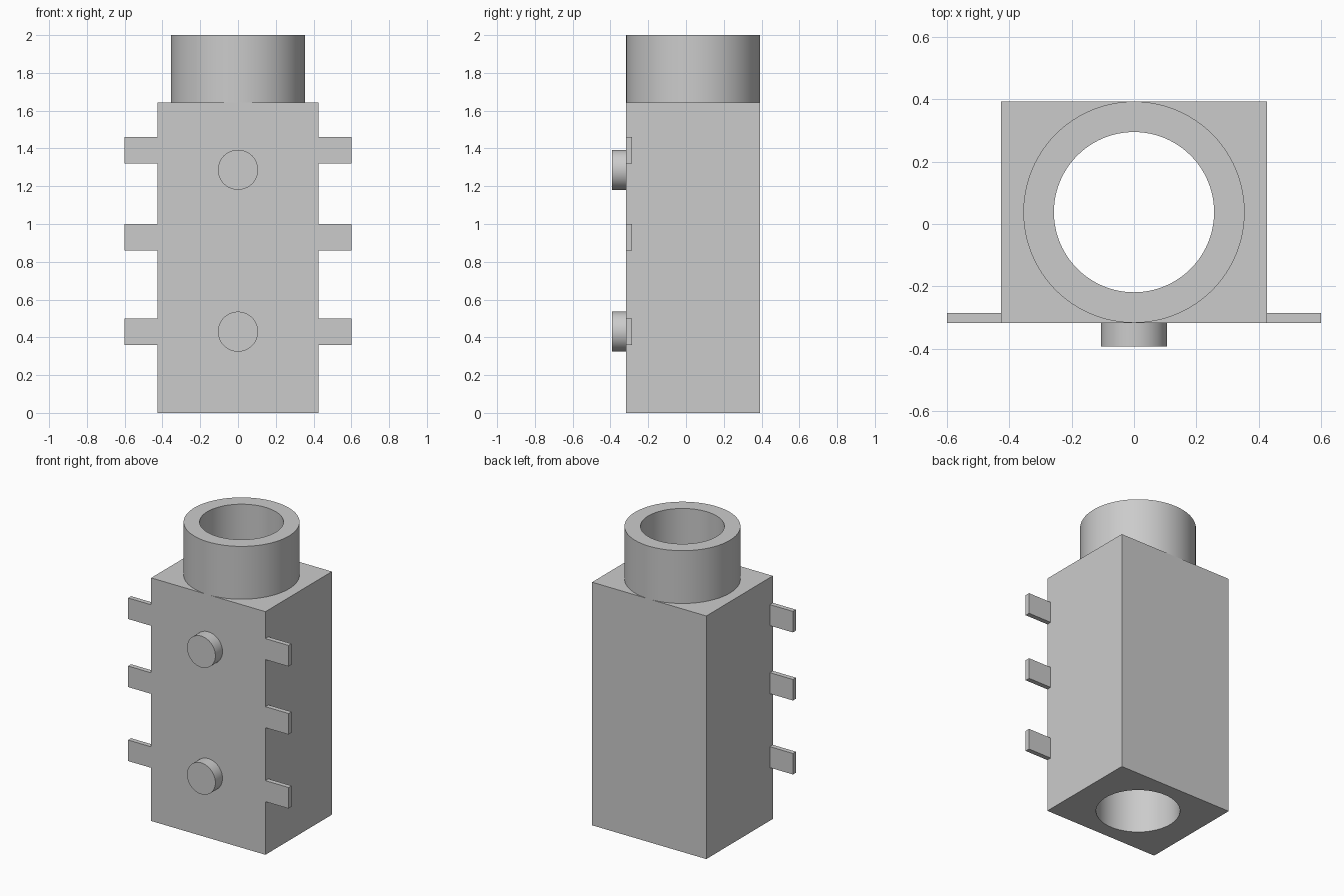
import bpy
import math

cube = bpy.data.objects.get("Cube")
if cube:
    bpy.data.objects.remove(cube, do_unlink=True)

# Single plain grey material
GREY = (0.6, 0.6, 0.6, 1.0)
grey = bpy.data.materials.new("plain_grey")
grey.use_nodes = True
grey.diffuse_color = GREY
grey.node_tree.nodes["Principled BSDF"].inputs["Base Color"].default_value = GREY

# Main dimensions
HALF_WIDTH = 0.427
FRONT, BACK = -0.317, 0.393
BORE_Y = (FRONT + BACK) / 2
BODY_TOP, TOP = 1.643, 2.0
COLLAR_RADIUS, BORE_RADIUS = 0.355, 0.257


def box(name, x, y, z):
    """Box spanning the given (low, high) ranges."""
    spans = (x, y, z)
    bpy.ops.mesh.primitive_cube_add(size=1, location=[sum(s) / 2 for s in spans])
    obj = bpy.context.object
    obj.name = name
    obj.scale = [s[1] - s[0] for s in spans]
    bpy.ops.object.transform_apply(location=False, rotation=False, scale=True)
    obj.data.materials.append(grey)
    return obj


def cylinder(name, radius, depth, location, tilt=0.0):
    bpy.ops.mesh.primitive_cylinder_add(
        vertices=96, radius=radius, depth=depth,
        location=location, rotation=(tilt, 0, 0))
    obj = bpy.context.object
    obj.name = name
    obj.data.materials.append(grey)
    return obj


def smooth(obj):
    bpy.ops.object.select_all(action='DESELECT')
    obj.select_set(True)
    bpy.context.view_layer.objects.active = obj
    bpy.ops.object.shade_smooth_by_angle(angle=math.radians(30))


# Block body and round collar, both drilled by one vertical bore
body = box("body", (-HALF_WIDTH, HALF_WIDTH), (FRONT, BACK), (0, BODY_TOP))
collar = cylinder("collar", COLLAR_RADIUS, TOP - BODY_TOP,
                  (0, BORE_Y, (TOP + BODY_TOP) / 2))
cutter = cylinder("bore_cutter", BORE_RADIUS, 3, (0, BORE_Y, 1))
cutter.hide_render = True

for part in (body, collar):
    bore = part.modifiers.new("bore", 'BOOLEAN')
    bore.operation = 'DIFFERENCE'
    bore.solver = 'EXACT'
    bore.object = cutter
    bpy.context.view_layer.objects.active = part
    bpy.ops.object.modifier_apply(modifier=bore.name)
    smooth(part)
bpy.data.objects.remove(cutter, do_unlink=True)

# Round locating pegs on the front face
for label, z in (("lower", 0.43), ("upper", 1.287)):
    peg = cylinder(label + "_peg", 0.106, 0.076, (0, FRONT - 0.038, z), math.pi / 2)
    smooth(peg)

# Flat contact tabs along both sides, flush with the front face
for label, z in (("lower", 0.43), ("middle", 0.93), ("upper", 1.39)):
    for side, sign in (("left", 1), ("right", -1)):
        ends = sorted((sign * HALF_WIDTH, sign * 0.6))
        box(f"{label}_{side}_tab", ends, (FRONT, FRONT + 0.032), (z - 0.071, z + 0.071))
